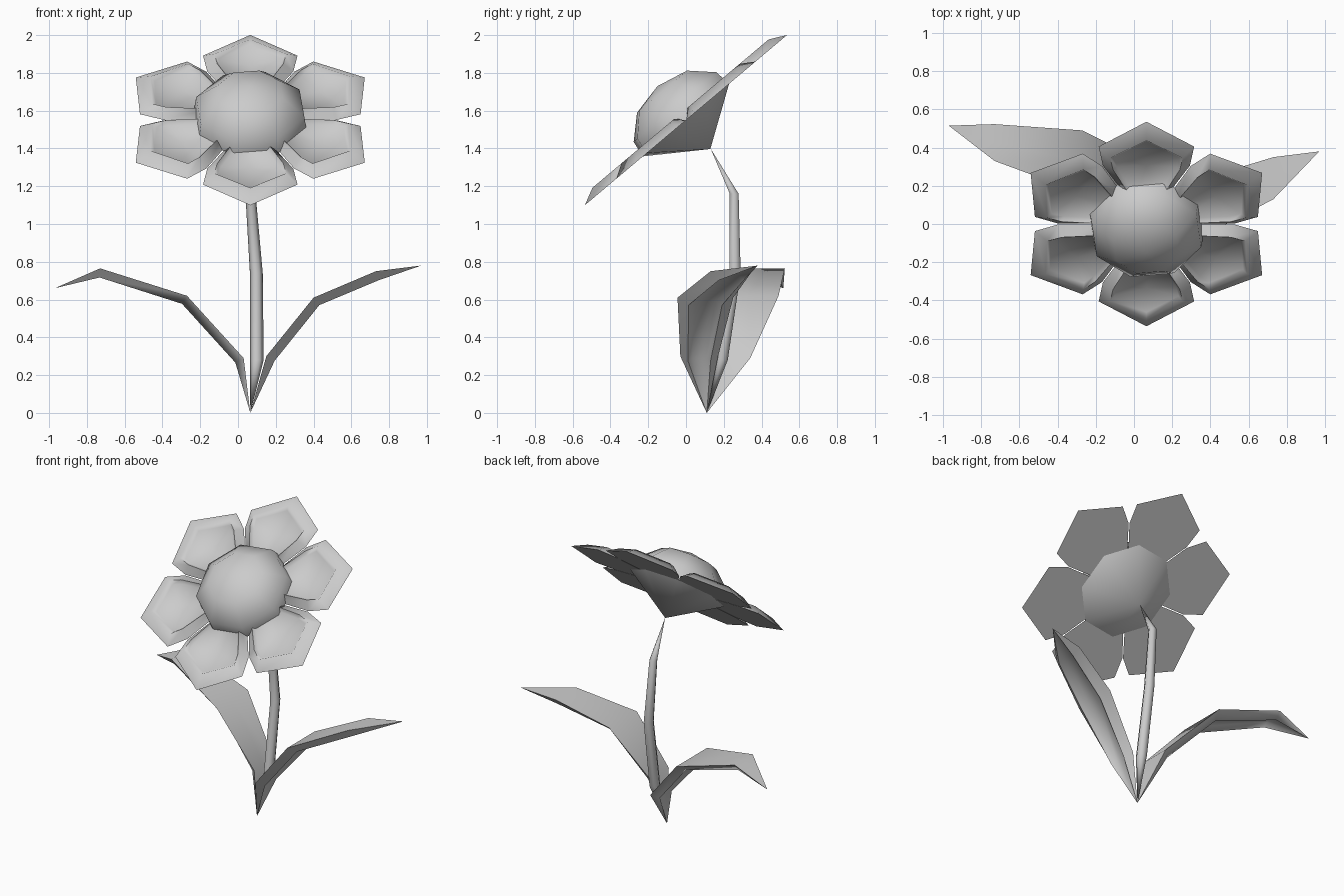
import bpy, bmesh
from math import cos, sin, pi, radians
from mathutils import Vector

cube = bpy.data.objects.get("Cube")
if cube:
    bpy.data.objects.remove(cube, do_unlink=True)

grey = bpy.data.materials.new("plain_grey")
grey.use_nodes = True
grey.diffuse_color = (0.6, 0.6, 0.6, 1)
grey.node_tree.nodes["Principled BSDF"].inputs["Base Color"].default_value = (0.6, 0.6, 0.6, 1)

# Flower head frame: centre, sideways, upward along the head, facing direction
CENTRE = Vector((0.065, 0, 1.55))
SIDE = Vector((1, 0, 0))
UP = Vector((0, 0.765, 0.644))
FACING = Vector((0, -0.644, 0.765))


def head_point(u, v, n):
    return CENTRE + SIDE * u + UP * v + FACING * n


def skin(name, rings, sharp_angle):
    """Join equal rings of points into one closed surface; collapsed rings become tips."""
    bm = bmesh.new()
    loops = [[bm.verts.new(p) for p in ring] for ring in rings]
    for a, b in zip(loops, loops[1:]):
        for i in range(len(a)):
            j = (i + 1) % len(a)
            bm.faces.new((a[i], a[j], b[j], b[i]))
    bmesh.ops.remove_doubles(bm, verts=bm.verts[:], dist=0.0005)
    bmesh.ops.recalc_face_normals(bm, faces=bm.faces[:])
    mesh = bpy.data.meshes.new(name)
    bm.to_mesh(mesh)
    bm.free()
    mesh.materials.append(grey)
    obj = bpy.data.objects.new(name, mesh)
    bpy.context.collection.objects.link(obj)
    bpy.ops.object.select_all(action='DESELECT')
    obj.select_set(True)
    bpy.context.view_layer.objects.active = obj
    bpy.ops.object.shade_smooth_by_angle(angle=radians(sharp_angle))
    return obj


# Petals: bevelled rim around a shallow recess
def petal(name, angle):
    out = Vector((cos(angle), sin(angle)))
    across = Vector((-sin(angle), cos(angle)))

    def ring(half, n):
        outline = half + [(r, -s) for r, s in reversed(half[1:])]
        return [head_point(*(out * r + across * s), n) for r, s in outline]

    def collapsed(n):
        return [head_point(*(out * 0.42), n)] * 7

    outer = [(0.70, 0), (0.53, 0.25), (0.40, 0.228), (0.2, 0.11)]
    ridge = [(0.61, 0), (0.49, 0.19), (0.41, 0.175), (0.2, 0.07)]
    floor = [(0.585, 0), (0.475, 0.17), (0.41, 0.155), (0.2, 0.05)]
    skin(name, [collapsed(0), ring(outer, 0), ring(ridge, 0.045),
                ring(floor, 0.022), collapsed(0.022)], 85)


for k in range(6):
    petal(f"petal_{k + 1}", pi / 6 + k * pi / 3)

# Flower centre: eight-sided dome in front, cone behind
profile = [(0, -0.2), (0.31, 0), (0.298, 0.09), (0.18, 0.197), (0, 0.235)]
turns = [radians(-16) + k * pi / 4 for k in range(8)]
skin("flower_centre",
     [[head_point(r * cos(a), r * sin(a), n) for a in turns] for r, n in profile], 55)

# Stem: tapered, pointed at both ends (x, y, z, radius)
path = [(0.065, 0.11, 0, 0), (0.10, 0.19, 0.28, 0.036), (0.097, 0.26, 0.74, 0.034),
        (0.066, 0.255, 1.16, 0.027), (0.065, 0.13, 1.40, 0)]
skin("stem", [[(x + r * cos(k * pi / 3), y + r * sin(k * pi / 3), z) for k in range(6)]
              for x, y, z, r in path], 75)


# Leaves: smooth upper side, rim and recess underneath (stations: x, z, y of both edges)
def leaf(name, stations):
    section = [(0, 0), (0.2, 0.05), (0.32, 0.022), (0.68, 0.022), (0.8, 0.05), (1, 0), (0.5, 0)]
    rings = []
    for i, (x, z, y0, y1) in enumerate(stations):
        before = stations[max(i - 1, 0)]
        after = stations[min(i + 1, len(stations) - 1)]
        dx, dz = after[0] - before[0], after[1] - before[1]
        under = Vector((dz, 0, -dx)).normalized() * (1 if dx > 0 else -1)
        thick = min(1, (y1 - y0) / 0.2)
        rings.append([Vector((x, y0 + (y1 - y0) * f, z)) + under * d * thick
                      for f, d in section])
    skin(name, rings, 85)


leaf("left_leaf", [(0.065, 0, 0.11, 0.11), (0.15, 0.30, -0.03, 0.17),
                   (0.40, 0.61, -0.045, 0.25), (0.73, 0.75, 0.13, 0.35),
                   (0.97, 0.78, 0.38, 0.38)])
leaf("right_leaf", [(0.065, 0, 0.11, 0.11), (0.03, 0.29, 0.13, 0.34),
                    (-0.27, 0.62, 0.16, 0.49), (-0.73, 0.765, 0.33, 0.523),
                    (-0.97, 0.66, 0.515, 0.515)])
